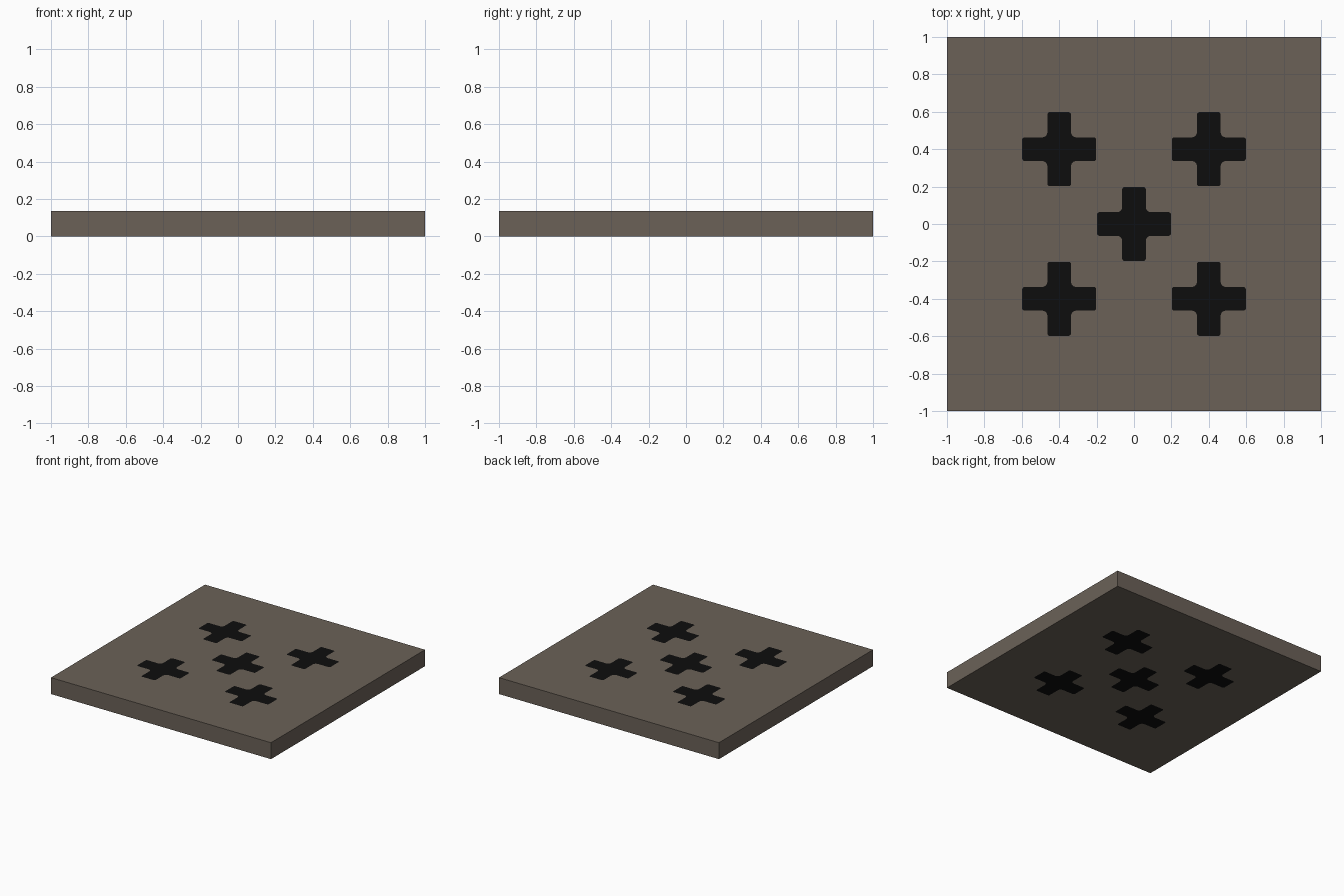
import bpy, math

if "Cube" in bpy.data.objects:
    bpy.data.objects.remove(bpy.data.objects["Cube"])

HEIGHT = 0.135
ARM, HALF = 0.198, 0.063       # cross arm length and half width
TIP_R, INNER_R = 0.012, 0.028  # rounding of tips and inner corners


def material(name, rgb):
    m = bpy.data.materials.new(name)
    m.diffuse_color = (*rgb, 1)
    m.use_nodes = True
    m.node_tree.nodes["Principled BSDF"].inputs["Base Color"].default_value = m.diffuse_color
    return m


stone = material("grey brown", (0.147, 0.121, 0.097))
black = material("black", (0.004, 0.004, 0.004))


def arc(cx, cy, r, a0, a1, n=4):
    return [(cx + r * math.cos(math.radians(a0 + (a1 - a0) * i / n)),
             cy + r * math.sin(math.radians(a0 + (a1 - a0) * i / n))) for i in range(n + 1)]


def cross_outline(cx, cy):
    # one arm with its inner corner, turned four times
    t, f = TIP_R, HALF + INNER_R
    quarter = (arc(ARM - t, -HALF + t, t, -90, 0) + arc(ARM - t, HALF - t, t, 0, 90)
               + arc(f, f, INNER_R, 270, 180))
    pts = []
    for _ in range(4):
        pts += [(cx + x, cy + y) for x, y in quarter]
        quarter = [(-y, x) for x, y in quarter]
    return pts


def slab(name, outlines, mat):
    # filled flat outlines (inner ones become holes), extruded to plate height
    cu = bpy.data.curves.new(name, 'CURVE')
    cu.dimensions, cu.fill_mode, cu.extrude = '2D', 'BOTH', HEIGHT / 2
    for pts in outlines:
        s = cu.splines.new('POLY')
        s.points.add(len(pts) - 1)
        for p, (x, y) in zip(s.points, pts):
            p.co = (x, y, 0, 1)
        s.use_cyclic_u = True
    cu.materials.append(mat)
    ob = bpy.data.objects.new(name, cu)
    ob.location.z = HEIGHT / 2
    bpy.context.collection.objects.link(ob)
    bpy.ops.object.select_all(action='DESELECT')
    ob.select_set(True)
    bpy.context.view_layer.objects.active = ob
    bpy.ops.object.convert(target='MESH')
    bpy.ops.object.shade_flat()


# five crosses arranged like the five on a die
centres = [(0, 0)] + [(x, y) for x in (-0.4, 0.4) for y in (-0.4, 0.4)]
crosses = [cross_outline(*c) for c in centres]

# square plate with cross shaped openings, and flush inlays filling them
slab("plate", [[(-1, -1), (1, -1), (1, 1), (-1, 1)]] + crosses, stone)
for i, outline in enumerate(crosses):
    slab(f"cross_inlay_{i + 1}", [outline], black)
